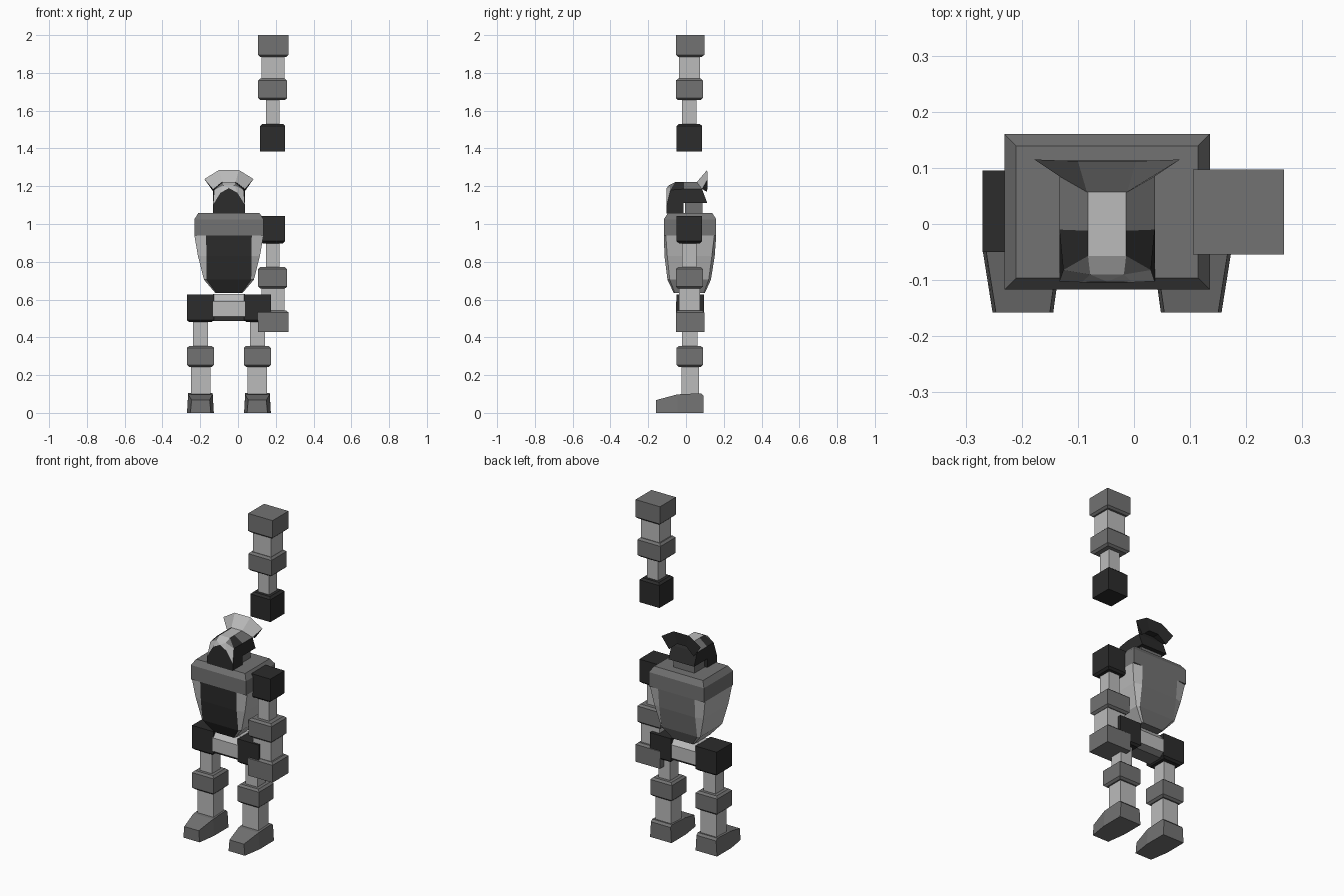
import bpy, bmesh

if "Cube" in bpy.data.objects:
    bpy.data.objects.remove(bpy.data.objects["Cube"])


def make_mat(name, v):
    m = bpy.data.materials.new(name)
    m.diffuse_color = (v, v, v, 1)
    m.use_nodes = True
    m.node_tree.nodes["Principled BSDF"].inputs["Base Color"].default_value = m.diffuse_color
    return m


LIGHT, MID, DARK = 0, 1, 2
MATS = [make_mat("light grey", 0.50), make_mat("mid grey", 0.17), make_mat("dark grey", 0.025)]
CX = -0.048  # symmetry plane of body


def build(name, verts, faces, mat=MID, rule=None, mats=None):
    """Flat-shaded mesh; colours come from one index, a list, or a face rule."""
    bm = bmesh.new()
    vs = [bm.verts.new(v) for v in verts]
    for i, f in enumerate(faces):
        bf = bm.faces.new([vs[k] for k in f])
        bf.material_index = mats[i] if mats else mat
    bmesh.ops.recalc_face_normals(bm, faces=bm.faces)
    if rule:
        for f in bm.faces:
            f.normal_update()
            f.material_index = rule(f)
    me = bpy.data.meshes.new(name)
    bm.to_mesh(me)
    bm.free()
    for m in MATS:
        me.materials.append(m)
    ob = bpy.data.objects.new(name, me)
    bpy.context.collection.objects.link(ob)
    return ob


def loft(name, rings, mat=MID, rule=None):
    """Skin a list of equal-length rings and cap both ends."""
    n = len(rings[0])
    verts = [p for r in rings for p in r]
    faces = [tuple(range(n)), tuple(range(len(verts) - n, len(verts)))]
    for r in range(len(rings) - 1):
        for i in range(n):
            j = (i + 1) % n
            faces.append((r * n + i, r * n + j, r * n + n + j, r * n + n + i))
    return build(name, verts, faces, mat, rule)


def rect(z, x0, x1, y0, y1, d=0.0):
    return [(x0 + d, y0 + d, z), (x1 - d, y0 + d, z), (x1 - d, y1 - d, z), (x0 + d, y1 - d, z)]


def block(name, z0, z1, box, mat, lo=0.0, hi=0.0):
    """Box whose lower and upper rims may be chamfered inward."""
    c, d = 0.011, 0.012
    rings = []
    if lo:
        rings += [rect(z0, *box, d), rect(z0 + c, *box)]
    else:
        rings.append(rect(z0, *box))
    if hi:
        rings += [rect(z1 - c, *box), rect(z1, *box, d)]
    else:
        rings.append(rect(z1, *box))
    return loft(name, rings, mat)


# Arms: the raised one is the lowered one flipped in height
for label, flip in (("raised", False), ("lowered", True)):
    def arm(part, z0, z1, box, mat, lo, hi):
        if flip:
            z0, z1, lo, hi = 2.428 - z1, 2.428 - z0, hi, lo
        block(f"{label}_{part}", z0, z1, box, mat, lo, hi)
    arm("shoulder", 1.385, 1.530, (0.117, 0.25, -0.05, 0.085), DARK, 0, 1)
    arm("upper_arm", 1.525, 1.66, (0.147, 0.221, -0.02, 0.056), LIGHT, 0, 0)
    arm("elbow", 1.656, 1.770, (0.106, 0.26, -0.054, 0.09), MID, 1, 1)
    arm("forearm", 1.765, 1.89, (0.125, 0.246, -0.038, 0.073), LIGHT, 0, 0)
    arm("hand", 1.885, 2.0, (0.105, 0.267, -0.054, 0.097), MID, 1, 0)

# Legs, mirrored about the body plane
for side, s in (("left", 1), ("right", -1)):
    def span(a, b):
        return tuple(sorted((CX + s * a, CX + s * b)))
    block(side + "_hip", 0.48, 0.627, span(0.08, 0.222) + (-0.05, 0.095), DARK, 1, 0)
    block(side + "_thigh", 0.35, 0.485, span(0.111, 0.190) + (-0.02, 0.06), LIGHT)
    block(side + "_knee", 0.243, 0.355, span(0.079, 0.222) + (-0.05, 0.09), MID, 1, 1)
    block(side + "_shin", 0.09, 0.25, span(0.097, 0.202) + (-0.025, 0.07), LIGHT)
    # foot: cross-sections from heel to toe
    rings = []
    for y, a, b, h in ((0.092, 0.08, 0.222, 0.092), (0.08, 0.08, 0.222, 0.104),
                       (-0.045, 0.08, 0.222, 0.098), (-0.158, 0.096, 0.204, 0.068)):
        x0, x1 = span(a, b)
        rings.append([(x0, y, 0), (x1, y, 0), (x1 - 0.006, y, h), (x0 + 0.006, y, h)])
    loft(side + "_foot", rings, MID)

# Pelvis bar with chamfered profile, darker underside
prof = [(-0.025, 0.487), (-0.052, 0.51), (-0.052, 0.59), (-0.02, 0.63),
        (0.06, 0.63), (0.092, 0.59), (0.092, 0.51), (0.065, 0.487)]
loft("pelvis", [[(CX + u, y, z) for y, z in prof] for u in (-0.085, 0.085)],
     rule=lambda f: MID if f.normal.z < -0.3 else LIGHT)


# Torso: eight-point rings with a centre panel front and back
def torso_ring(z, w, p, y0, y1, d):
    pts = [(-p, y0), (p, y0), (w, y0 + d), (w, y1 - d), (p, y1), (-p, y1), (-w, y1 - d), (-w, y0 + d)]
    return [(CX + u, y, z) for u, y in pts]


def torso_colour(f):
    c = f.calc_center_median()
    if abs(c.x - CX) < 0.01:
        return DARK if c.y < -0.03 else MID
    return LIGHT


loft("torso", [torso_ring(0.635, 0.072, 0.066, -0.065, 0.10, 0.006),
               torso_ring(0.705, 0.132, 0.118, -0.098, 0.132, 0.012),
               torso_ring(0.83, 0.164, 0.119, -0.114, 0.152, 0.015),
               torso_ring(0.94, 0.183, 0.121, -0.117, 0.16, 0.01)], rule=torso_colour)

# Chest band with sloped upper rim
box = (CX - 0.183, CX + 0.183, -0.117, 0.16)
loft("chest_band", [rect(0.94, *box), rect(1.025, *box), rect(1.058, *box, 0.021)], MID)

# Neck
block("neck", 1.05, 1.13, (CX - 0.07, CX + 0.07, -0.005, 0.088), MID)

# Helmet: half the points, mirrored to the other side
half = [(0.034, 0.06, 1.222), (0.034, -0.012, 1.222), (0.034, -0.057, 1.222),  # 0-2 crown
        (0.085, 0.085, 1.185), (0.085, -0.01, 1.185), (0.078, -0.082, 1.18),   # 3-5 temple
        (0.085, -0.102, 1.10), (0.045, -0.104, 1.165),                         # 6-7 brow
        (0.085, -0.102, 1.055), (0.085, -0.012, 1.055),                        # 8-9 cheek
        (0.085, -0.012, 1.11), (0.085, 0.113, 1.11), (0.03, -0.09, 1.205)]     # 10-12
N = len(half)
verts = [(CX + s * x, y, z) for s in (1, -1) for x, y, z in half] + [(CX, -0.103, 1.19)]
T = 2 * N  # tip of the face arch
side_faces = [((0, 1, 4, 3), MID), ((1, 2, 5, 4), DARK), ((2, 12, 5), MID),
              ((12, 7, 6, 5), LIGHT), ((12, T, 7), LIGHT),
              ((3, 4, 10, 11), DARK), ((4, 5, 6, 8, 9, 10), DARK)]
faces, mats = [], []
for f, m in side_faces:
    faces += [f, tuple(k if k == T else k + N for k in f)]
    mats += [m, m]
for f, m in [((0, 1, 1 + N, N), LIGHT), ((1, 2, 2 + N, 1 + N), LIGHT),
             ((2, 12, 12 + N, 2 + N), LIGHT), ((12, T, 12 + N), LIGHT),
             ((6, 7, T, 7 + N, 6 + N, 8 + N, 8), DARK),
             ((0, 3, 3 + N, N), DARK), ((3, 11, 11 + N, 3 + N), DARK),
             ((8, 9, 9 + N, 8 + N), DARK), ((9, 10, 10 + N, 9 + N), DARK),
             ((10, 11, 11 + N, 10 + N), DARK)]:
    faces.append(f)
    mats.append(m)
build("helmet", verts, faces, mats=mats)

# Crest: flared fan, light on the front and dark behind
low = [(-0.085, 0.085, 1.185), (-0.036, 0.057, 1.222), (0.036, 0.057, 1.222), (0.085, 0.085, 1.185)]
top = [(-0.13, 0.115, 1.238), (-0.052, 0.112, 1.286), (0.052, 0.112, 1.286), (0.13, 0.115, 1.238)]
back = [(-0.082, 0.112, 1.17), (-0.03, 0.108, 1.215), (0.03, 0.108, 1.215), (0.082, 0.112, 1.17)]
verts = [(CX + u, y, z) for u, y, z in low + top + back]
faces, mats = [], []
for i in range(3):
    faces += [(i, i + 1, i + 5, i + 4), (i + 4, i + 5, i + 9, i + 8), (i + 8, i + 9, i + 1, i)]
    mats += [LIGHT, DARK, DARK]
faces += [(0, 4, 8), (3, 7, 11)]
mats += [DARK, DARK]
build("crest", verts, faces, mats=mats)
